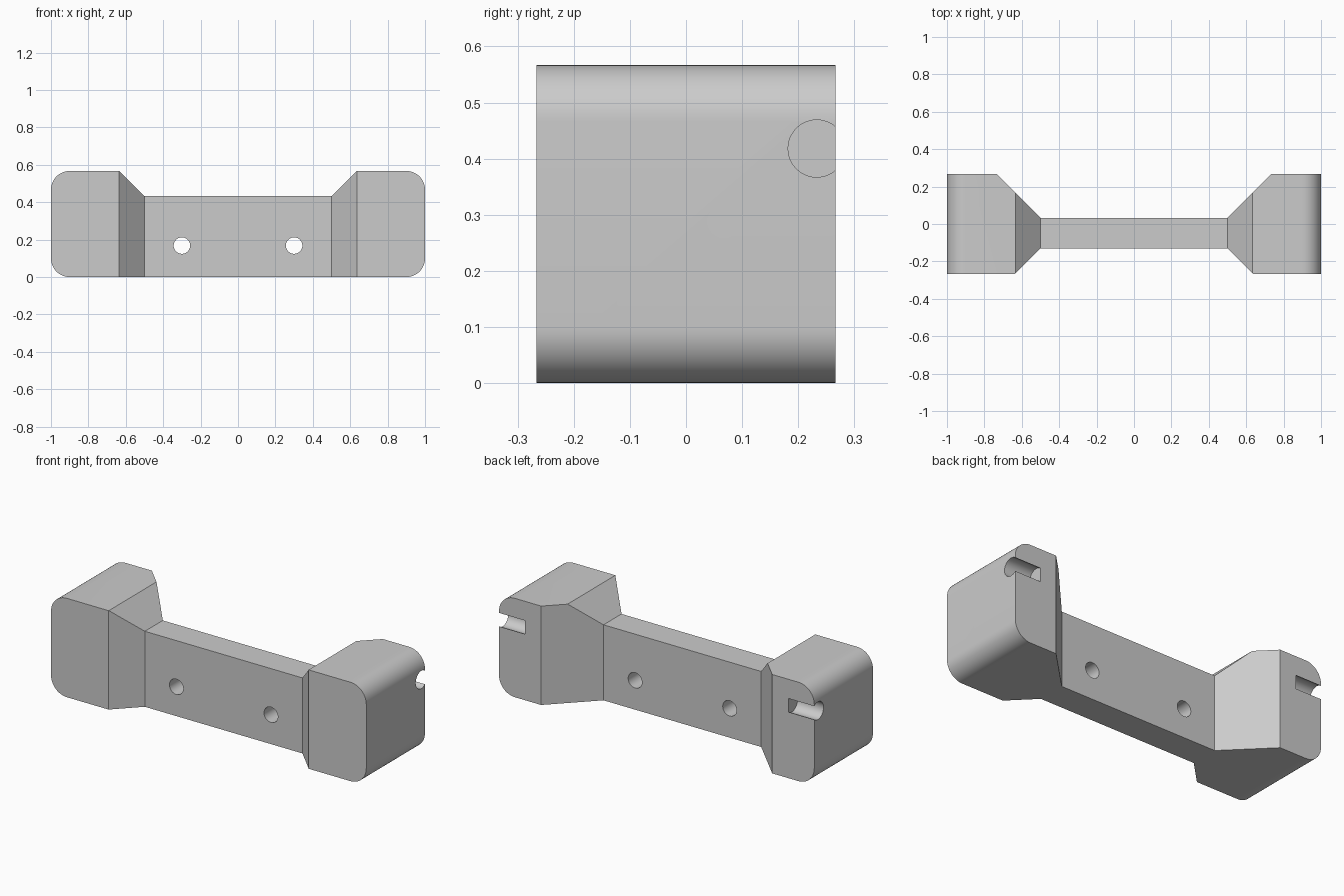
import bpy
import bmesh
from math import sin, cos, pi, radians
from mathutils import Matrix, Vector

cube = bpy.data.objects.get("Cube")
if cube:
    bpy.data.objects.remove(cube, do_unlink=True)

grey = bpy.data.materials.new("light grey")
grey.use_nodes = True
colour = (0.6, 0.6, 0.6, 1)
grey.diffuse_color = colour
grey.node_tree.nodes["Principled BSDF"].inputs["Base Color"].default_value = colour

HEIGHT, RADIUS = 0.567, 0.1


def finish(name, bm):
    bmesh.ops.recalc_face_normals(bm, faces=bm.faces)
    mesh = bpy.data.meshes.new(name)
    bm.to_mesh(mesh)
    bm.free()
    mesh.materials.append(grey)
    obj = bpy.data.objects.new(name, mesh)
    bpy.context.collection.objects.link(obj)
    return obj


def prism(name, outline, start, direction):
    """Mirror a half outline in x, then extrude it."""
    loop = outline + [(-x, v) for x, v in reversed(outline)]
    bm = bmesh.new()
    if direction.z:
        points = [(x, v, start) for x, v in loop]
    else:
        points = [(x, start, v) for x, v in loop]
    face = bm.faces.new([bm.verts.new(p) for p in points])
    out = bmesh.ops.extrude_face_region(bm, geom=[face])
    moved = [g for g in out["geom"] if isinstance(g, bmesh.types.BMVert)]
    bmesh.ops.translate(bm, verts=moved, vec=direction)
    return finish(name, bm)


def cylinders(name, radius, depth, centres, axis):
    bm = bmesh.new()
    for centre in centres:
        matrix = Matrix.Translation(centre) @ Matrix.Rotation(pi / 2, 4, axis)
        bmesh.ops.create_cone(bm, cap_ends=True, segments=48, radius1=radius,
                              radius2=radius, depth=depth, matrix=matrix)
    return finish(name, bm)


def corner(z, begin):
    """Quarter circle at the outer end of the block."""
    angles = [begin + pi / 2 * i / 12 for i in range(13)]
    return [(1 - RADIUS + RADIUS * cos(a), z + RADIUS * sin(a)) for a in angles]


# Body: plan outline standing up
body = prism("bracket_body",
             [(0.5, -0.13), (0.635, -0.266), (1, -0.266),
              (1, 0.266), (0.733, 0.266), (0.5, 0.033)],
             0, Vector((0, 0, HEIGHT)))

# Front silhouette with rounded ends and a lowered middle
silhouette = prism("silhouette_cutter",
                   corner(RADIUS, -pi / 2) + corner(HEIGHT - RADIUS, 0)
                   + [(0.634, HEIGHT), (0.5, 0.433)],
                   -0.5, Vector((0, 1, 0)))

# Screw holes through the middle, and blind slots in the ends
holes = cylinders("screw_hole_cutter", 0.044, 1,
                  [(x, 0, 0.168) for x in (-0.3, 0.3)], "X")
slots = cylinders("end_slot_cutter", 0.051, 0.33,
                  [(x, 0.233, 0.418) for x in (-1, 1)], "Y")

bpy.context.view_layer.objects.active = body
body.select_set(True)
for cutter, operation in ((silhouette, "INTERSECT"), (holes, "DIFFERENCE"),
                          (slots, "DIFFERENCE")):
    mod = body.modifiers.new(cutter.name, "BOOLEAN")
    mod.operation, mod.solver, mod.object = operation, "EXACT", cutter
    bpy.ops.object.modifier_apply(modifier=mod.name)
    bpy.data.objects.remove(cutter, do_unlink=True)

bpy.ops.object.shade_smooth_by_angle(angle=radians(30))
